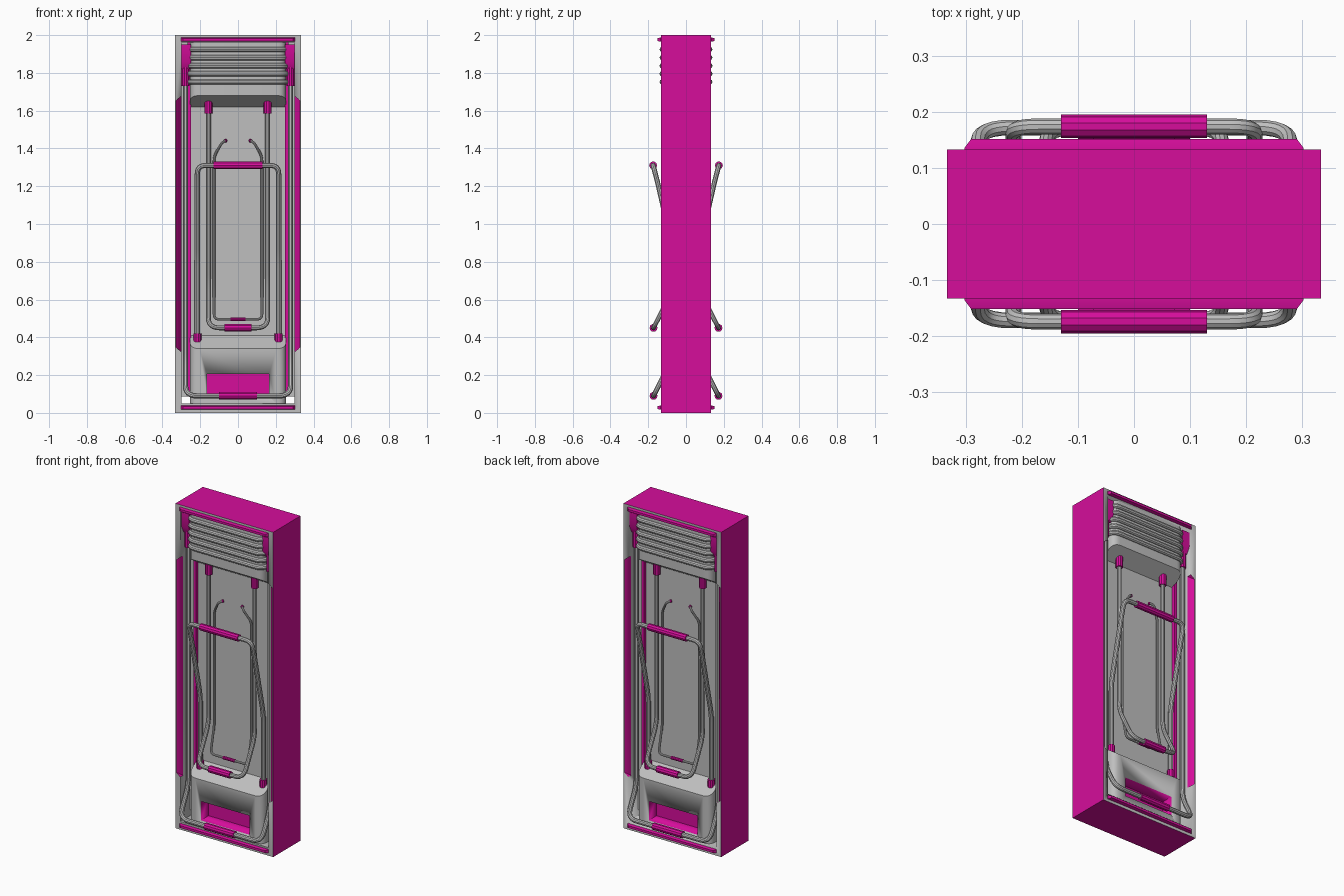
import bpy, bmesh, math
from mathutils import Vector

cube = bpy.data.objects.get("Cube")
if cube:
    bpy.data.objects.remove(cube, do_unlink=True)


def material(name, rgb):
    m = bpy.data.materials.new(name)
    m.use_nodes = True
    m.diffuse_color = (*rgb, 1)
    m.node_tree.nodes["Principled BSDF"].inputs["Base Color"].default_value = (*rgb, 1)
    return m


GRAY = material("gray", (0.52, 0.52, 0.52))
PINK = material("magenta", (0.67, 0.004, 0.33))


def add(name, mesh, mat, smooth=True):
    if mat.name not in mesh.materials:
        mesh.materials.append(mat)
    if smooth:
        mesh.shade_smooth()
        mesh.set_sharp_from_angle(angle=math.radians(35))
    ob = bpy.data.objects.new(name, mesh)
    bpy.context.collection.objects.link(ob)
    return ob


def hull(name, points, mat):
    """Convex solid around the points."""
    bm = bmesh.new()
    for p in points:
        bm.verts.new(p)
    bmesh.ops.convex_hull(bm, input=bm.verts)
    bmesh.ops.dissolve_limit(bm, angle_limit=0.01, verts=bm.verts, edges=bm.edges)
    bmesh.ops.recalc_face_normals(bm, faces=bm.faces)
    mesh = bpy.data.meshes.new(name)
    bm.to_mesh(mesh)
    bm.free()
    return add(name, mesh, mat)


def box(name, xs, ys, zs, mat):
    return hull(name, [(x, y, z) for x in xs for y in ys for z in zs], mat)


def rounded(points, radius, steps=6):
    """Path with its inner corners rounded off."""
    pts = [Vector(p) for p in points]
    out = [pts[0]]
    for a, b, c in zip(pts, pts[1:], pts[2:]):
        r = min(radius, (a - b).length * 0.48, (c - b).length * 0.48)
        p, q = b + (a - b).normalized() * r, b + (c - b).normalized() * r
        for i in range(steps + 1):
            t = i / steps
            out.append(p * (1 - t) ** 2 + b * 2 * t * (1 - t) + q * t * t)
    return out + [pts[-1]]


def tube(name, points, r, mat, radius=0.06):
    path = rounded(points, radius)
    cu = bpy.data.curves.new(name, 'CURVE')
    cu.dimensions = '3D'
    cu.bevel_depth, cu.bevel_resolution, cu.use_fill_caps = r, 3, True
    sp = cu.splines.new('POLY')
    sp.points.add(len(path) - 1)
    for p, co in zip(sp.points, path):
        p.co = (*co, 1)
    tmp = bpy.data.objects.new(name, cu)
    bpy.context.collection.objects.link(tmp)
    dg = bpy.context.evaluated_depsgraph_get()
    mesh = bpy.data.meshes.new_from_object(tmp.evaluated_get(dg))
    bpy.data.objects.remove(tmp, do_unlink=True)
    return add(name, mesh, mat)


def cut(ob, cutter):
    """Subtract the cutter, keeping its colour on the cut faces."""
    m = ob.modifiers.new("cut", 'BOOLEAN')
    m.operation, m.solver, m.object = 'DIFFERENCE', 'EXACT', cutter
    m.material_mode = 'TRANSFER'
    dg = bpy.context.evaluated_depsgraph_get()
    mesh = bpy.data.meshes.new_from_object(ob.evaluated_get(dg))
    ob.modifiers.clear()
    ob.data = mesh
    bpy.data.objects.remove(cutter, do_unlink=True)


W, D, H = 0.333, 0.133, 2.0

# Outer frame: open through, with chamfered side grooves on both faces
frame = box("frame", (-W, W), (-D, D), (0, H), GRAY)
cut(frame, box("opening", (-0.3, 0.3), (-0.3, 0.3), (0.05, 1.96), GRAY))
for sx in (-1, 1):
    for sy in (-1, 1):
        pts = []
        for lo, x, y in ((0.345, 0.327, D), (0.345, 0.327, 0.14), (0.32, 0.295, 0.14), (0.32, 0.295, 0.1)):
            pts += [(sx * x, sy * y, lo), (sx * x, sy * y, H - lo)]
        cut(frame, hull("groove", pts, PINK))
mats = frame.data.materials
if PINK.name not in mats:
    mats.append(PINK)
pink_slot = list(mats).index(PINK)
for f in frame.data.polygons:
    c = f.center
    if abs(c.x) > W - 0.001 or c.z < 0.001 or c.z > H - 0.001:
        f.material_index = pink_slot

# Centre wall and side channel fillers
box("centre_wall", (-0.255, 0.255), (-0.03, 0.03), (0.045, 1.965), GRAY)
for side, s in (("left", 1), ("right", -1)):
    box(side + "_channel_wall", (s * 0.267, s * 0.301), (-0.04, 0.04), (0.088, 1.965), GRAY)
    box(side + "_channel_strip", (s * 0.25, s * 0.268), (-0.05, 0.05), (0.088, 1.965), PINK)

front = []  # parts repeated on the back

# Upper and lower blocks with rounded corners and sloped ends
plan = rounded([(-0.255, -0.02, 0), (-0.255, -0.125, 0), (0.255, -0.125, 0), (0.255, -0.02, 0)], 0.06)


def block(name, flat_z, wall_z, edge_z):
    pts = []
    for p in plan:
        t = (-p.y - 0.03) / 0.095
        pts += [(p.x, p.y, flat_z), (p.x, p.y, wall_z + (edge_z - wall_z) * t)]
    return hull(name, pts, GRAY)


lower = block("lower_block", 0.045, 0.41, 0.34)
cut(lower, box("recess", (-0.165, 0.165), (-0.2, -0.05), (0.09, 0.207), PINK))
front += [lower, block("upper_block", 1.965, 1.62, 1.68)]

# Ribs wrapped around the upper block
for i in range(5):
    z = 1.752 + i * 0.043
    front.append(tube("rib_%d" % (i + 1), [(p.x, p.y, z) for p in plan], 0.015, GRAY, 0))

# Raised tongues along the top and bottom edges
for name, z in (("top_tongue", 1.976), ("bottom_tongue", 0.028)):
    pts = []
    for x, y, h in ((0.302, -0.12, 0.011), (0.302, -0.136, 0.011), (0.29, -0.152, 0.007)):
        pts += [(sx * x, y, z + sz * h) for sx in (-1, 1) for sz in (-1, 1)]
    front.append(hull(name, pts, PINK))


def handle(name, x, side, bar_z, grip_half, r, grip_r, corner):
    """U-shaped handle; side lists (y, z) from the pivot to the crossbar."""
    left = [(-x, y, z) for y, z in side]
    right = [(x, y, z) for y, z in reversed(side)]
    y = side[-1][0]
    front.append(tube(name, left + right, r, GRAY, corner))
    front.append(tube(name + "_grip", [(-grip_half, y, bar_z), (grip_half, y, bar_z)], grip_r, PINK))


handle("outer_handle", 0.278, [(-0.085, 1.78), (-0.085, 0.26), (-0.172, 0.09)], 0.09, 0.1, 0.014, 0.021, 0.06)
handle("inner_handle", 0.157, [(-0.06, 1.62), (-0.06, 0.67), (-0.172, 0.45)], 0.45, 0.072, 0.013, 0.021, 0.06)
handle("raised_handle", 0.215, [(-0.06, 0.4), (-0.06, 0.82), (-0.15, 1.22), (-0.174, 1.31)],
       1.31, 0.13, 0.014, 0.021, 0.05)

# Sleeves where the handles pivot
for x, y, lo, hi in ((0.278, -0.085, 1.73, 1.83), (0.157, -0.06, 1.585, 1.65), (0.215, -0.06, 0.375, 0.42)):
    for s in (-1, 1):
        front.append(tube("pivot_sleeve", [(s * x, y, lo), (s * x, y, hi)], 0.021, PINK))

# Pivot brackets beside the upper block
for s in (-1, 1):
    pts = [(s * x, y, z) for x in (0.25, 0.3) for y, z in ((-0.12, 1.95), (-0.12, 1.86), (-0.1, 1.82), (0, 1.82), (0, 1.95))]
    front.append(hull("pivot_bracket", pts, PINK))

# Thin wire hook with its grip and end tips
wire = [(-0.068, -0.055, 1.44), (-0.085, -0.07, 1.43), (-0.127, -0.05, 1.36),
        (-0.127, -0.05, 0.66), (-0.127, -0.085, 0.495)]
front.append(tube("wire_hook", wire + [(-x, y, z) for x, y, z in reversed(wire)], 0.007, GRAY, 0.03))
front.append(tube("wire_grip", [(-0.04, -0.085, 0.495), (0.04, -0.085, 0.495)], 0.01, PINK))
for s in (-1, 1):
    front.append(tube("wire_tip", [(s * 0.07, -0.058, 1.439), (s * 0.064, -0.05, 1.441)], 0.009, PINK))

# Repeat the front fittings on the back
for ob in front:
    twin = bpy.data.objects.new("back_" + ob.name, ob.data)
    twin.rotation_euler.z = math.pi
    bpy.context.collection.objects.link(twin)
